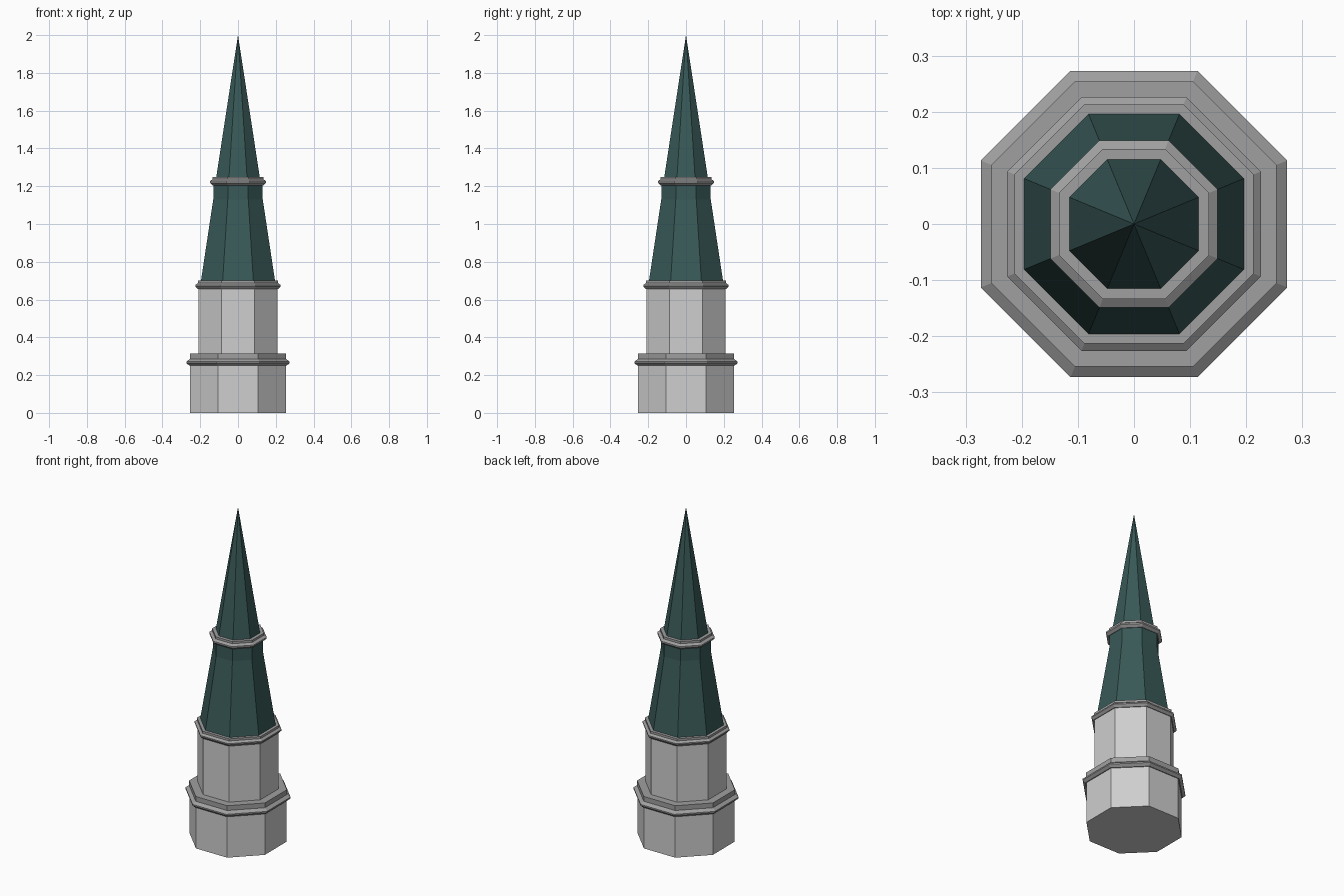
import bpy, bmesh
from math import pi, cos, sin

cube = bpy.data.objects.get("Cube")
if cube:
    bpy.data.objects.remove(cube, do_unlink=True)

SIDES = 8


def make_material(name, rgb):
    mat = bpy.data.materials.new(name)
    mat.use_nodes = True
    mat.diffuse_color = (*rgb, 1)
    bsdf = mat.node_tree.nodes["Principled BSDF"]
    bsdf.inputs["Base Color"].default_value = (*rgb, 1)
    bsdf.inputs["Roughness"].default_value = 0.8
    return mat


wall_stone = make_material("light stone", (0.62, 0.62, 0.62))
trim_stone = make_material("grey trim stone", (0.35, 0.35, 0.35))
roof_green = make_material("dark green roof", (0.04, 0.1, 0.097))


def octagon_solid(name, profile, mat):
    """Closed eight-sided solid from (half width, height) pairs, bottom to top."""
    bm = bmesh.new()
    rings = []
    for half, z in profile:
        r = half / cos(pi / SIDES)
        count = SIDES if half > 0 else 1
        rings.append([bm.verts.new((r * cos((i + 0.5) * 2 * pi / SIDES),
                                    r * sin((i + 0.5) * 2 * pi / SIDES), z))
                      for i in range(count)])
    for low, high in zip(rings, rings[1:]):
        for i in range(SIDES):
            j = (i + 1) % SIDES
            if len(high) == 1:
                bm.faces.new((low[i], low[j], high[0]))
            else:
                bm.faces.new((low[i], low[j], high[j], high[i]))
    bm.faces.new(rings[0][::-1])
    if len(rings[-1]) > 1:
        bm.faces.new(rings[-1])
    mesh = bpy.data.meshes.new(name)
    bm.to_mesh(mesh)
    bm.free()
    mesh.materials.append(mat)
    obj = bpy.data.objects.new(name, mesh)
    bpy.context.collection.objects.link(obj)
    return obj


# Stone tower body
octagon_solid("base_wall", [(0.253, 0), (0.253, 0.252)], wall_stone)
octagon_solid("upper_wall", [(0.21, 0.31), (0.21, 0.66)], wall_stone)

# Moulded ledges: undercut, projecting edge, sloped shoulder, upright band
octagon_solid("base_ledge", [(0.258, 0.25), (0.273, 0.264), (0.273, 0.272),
                             (0.254, 0.286), (0.254, 0.315)], trim_stone)
octagon_solid("wall_cornice", [(0.214, 0.656), (0.226, 0.67), (0.226, 0.677),
                               (0.213, 0.687), (0.213, 0.7)], trim_stone)
octagon_solid("roof_collar", [(0.134, 1.205), (0.149, 1.218), (0.149, 1.227),
                              (0.134, 1.237), (0.134, 1.25)], trim_stone)

# Two-stage roof
octagon_solid("lower_roof", [(0.196, 0.699), (0.131, 1.13), (0.131, 1.21)], roof_green)
octagon_solid("spire", [(0.115, 1.249), (0, 2)], roof_green)
